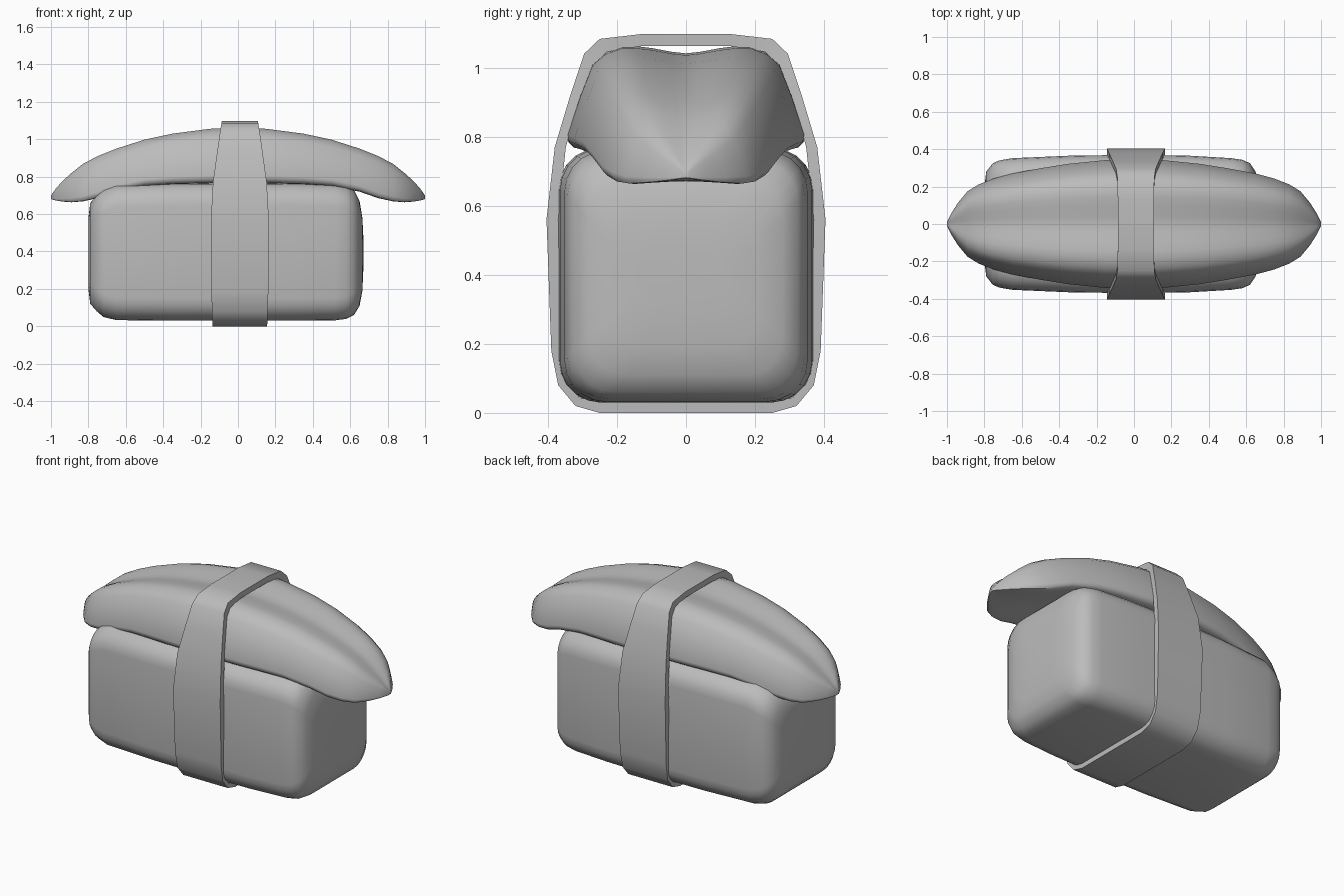
import bpy, bmesh, math

if "Cube" in bpy.data.objects:
    bpy.data.objects.remove(bpy.data.objects["Cube"])

grey = bpy.data.materials.new("plain grey")
grey.diffuse_color = (0.5, 0.5, 0.5, 1)
grey.use_nodes = True
grey.node_tree.nodes["Principled BSDF"].inputs["Base Color"].default_value = grey.diffuse_color


def finish(name, bm, angle):
    bmesh.ops.recalc_face_normals(bm, faces=bm.faces)
    me = bpy.data.meshes.new(name)
    bm.to_mesh(me)
    bm.free()
    ob = bpy.data.objects.new(name, me)
    bpy.context.collection.objects.link(ob)
    me.materials.append(grey)
    bpy.ops.object.select_all(action='DESELECT')
    ob.select_set(True)
    bpy.context.view_layer.objects.active = ob
    bpy.ops.object.shade_smooth_by_angle(angle=math.radians(angle))
    return ob


def loft(rings, closed=False):
    """Skin a list of equal-length rings; cap both ends unless closed."""
    bm = bmesh.new()
    vs = [[bm.verts.new(p) for p in r] for r in rings]
    n = len(vs[0])
    pairs = list(zip(vs, vs[1:])) + ([(vs[-1], vs[0])] if closed else [])
    for a, b in pairs:
        for i in range(n):
            j = (i + 1) % n
            bm.faces.new((a[i], a[j], b[j], b[i]))
    if not closed:
        bm.faces.new(vs[0])
        bm.faces.new(vs[-1])
    return bm


def rounded_rect(x, hw, lo, hi, r, steps=5):
    pts = []
    for k, (sy, top) in enumerate(((1, 1), (-1, 1), (-1, 0), (1, 0))):
        cy, cz = sy * (hw - r), (hi - r if top else lo + r)
        for i in range(steps + 1):
            a = math.pi / 2 * (k + i / steps)
            pts.append((x, cy + r * math.cos(a), cz + r * math.sin(a)))
    return pts


# Rice block: rounded right end, creased and slightly domed left end
rice = [(-0.80, 0.20, 0.20, 0.58, 0.10), (-0.79, 0.28, 0.12, 0.66, 0.11),
        (-0.755, 0.325, 0.08, 0.70, 0.11), (-0.72, 0.34, 0.05, 0.73, 0.12),
        (-0.65, 0.352, 0.033, 0.757, 0.12), (-0.35, 0.365, 0.03, 0.765, 0.12),
        (0, 0.37, 0.03, 0.767, 0.12), (0.3, 0.365, 0.03, 0.765, 0.12),
        (0.52, 0.352, 0.032, 0.76, 0.12), (0.58, 0.343, 0.04, 0.75, 0.12),
        (0.62, 0.325, 0.06, 0.73, 0.12), (0.65, 0.28, 0.11, 0.67, 0.11),
        (0.665, 0.21, 0.19, 0.58, 0.10), (0.67, 0.12, 0.30, 0.48, 0.06)]
finish("rice_block", loft([rounded_rect(*s) for s in rice]), 35)

# Fish slice: half cross-section as (fraction of width, fraction of height)
half = [(0, 0.93), (0.12, 0.945), (0.28, 0.98), (0.42, 1.0), (0.54, 1.0),
        (0.68, 0.94), (0.79, 0.83), (0.9, 0.5), (1, 0.14), (0.99, 0.07),
        (0.94, 0.01), (0.85, 0), (0.6, 0.02), (0.3, 0.04), (0, 0.05)]
section = half + [(-y, t) for y, t in half[-2:0:-1]]
# Stations from the middle to the tip: x, half width, bottom, top
stations = [(0, 0.345, 0.765, 1.062), (0.15, 0.342, 0.765, 1.056),
            (0.35, 0.322, 0.76, 1.03), (0.5, 0.298, 0.75, 0.998),
            (0.65, 0.27, 0.72, 0.95), (0.75, 0.243, 0.685, 0.91),
            (0.83, 0.212, 0.668, 0.868), (0.89, 0.175, 0.663, 0.82),
            (0.94, 0.115, 0.667, 0.775), (0.975, 0.06, 0.673, 0.735),
            (1.0, 0.01, 0.68, 0.70)]
full = [(-x, w, b, t) for x, w, b, t in stations[:0:-1]] + stations
finish("fish_slice", loft([[(x, w * y, b + t * (top - b)) for y, t in section]
                           for x, w, b, top in full]), 45)

# Wrapping band: outer and inner outline, right half, bottom to top
outer = [(0.25, 0), (0.32, 0.02), (0.37, 0.08), (0.39, 0.18), (0.404, 0.56),
         (0.38, 0.77), (0.335, 0.92), (0.295, 1.04), (0.25, 1.083), (0.13, 1.097)]
inner = [(0.25, 0.03), (0.31, 0.045), (0.345, 0.1), (0.363, 0.18), (0.37, 0.56),
         (0.348, 0.77), (0.305, 0.92), (0.265, 1.01), (0.23, 1.045), (0.13, 1.062)]


def band_half_width(z):
    knots = [(0, 0.146), (0.3, 0.156), (0.62, 0.155), (0.78, 0.143),
             (1.04, 0.106), (1.1, 0.096)]
    for (z0, w0), (z1, w1) in zip(knots, knots[1:]):
        if z <= z1:
            return w0 + (w1 - w0) * (z - z0) / (z1 - z0)


def mirrored(p):
    return p + [(-y, z) for y, z in reversed(p)]


rings = []
for (yo, zo), (yi, zi) in zip(mirrored(outer), mirrored(inner)):
    w, c = band_half_width(zo), 0.01
    rings.append([(c - w, yo, zo), (c + w, yo, zo), (c + w, yi, zi), (c - w, yi, zi)])
finish("wrapping_band", loft(rings, closed=True), 40)
